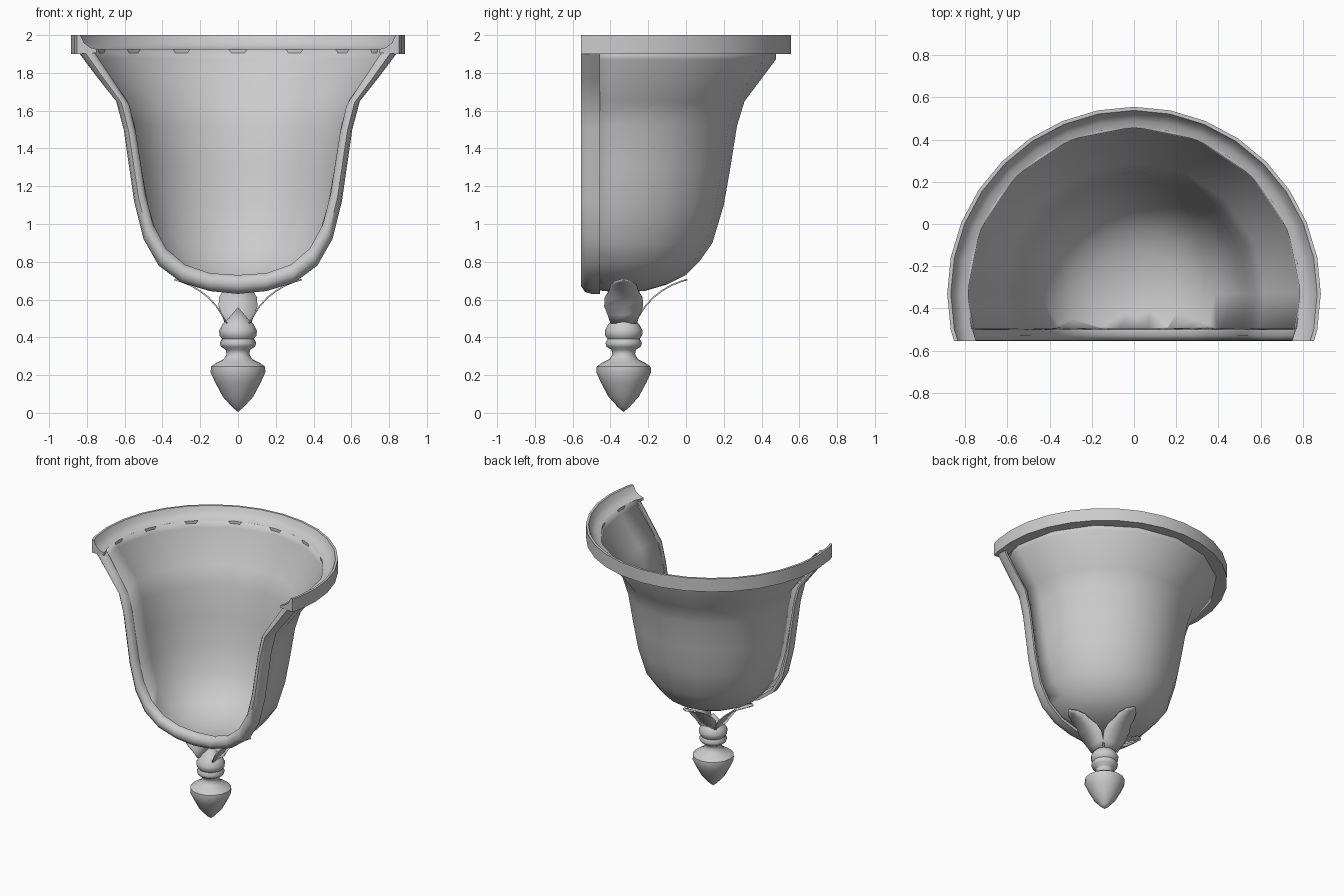
import bpy, bmesh, math
from mathutils import Vector

if "Cube" in bpy.data.objects:
    bpy.data.objects.remove(bpy.data.objects["Cube"])

AXIS_Y = -0.33

plaster = bpy.data.materials.new("plain grey")
plaster.use_nodes = True
plaster.diffuse_color = (0.6, 0.6, 0.6, 1)
plaster.node_tree.nodes["Principled BSDF"].inputs["Base Color"].default_value = (0.6, 0.6, 0.6, 1)


def finish(bm, name, angle=40, thickness=0, offset=0):
    bmesh.ops.remove_doubles(bm, verts=bm.verts, dist=0.0005)
    bmesh.ops.recalc_face_normals(bm, faces=bm.faces)
    mesh = bpy.data.meshes.new(name)
    bm.to_mesh(mesh)
    bm.free()
    obj = bpy.data.objects.new(name, mesh)
    bpy.context.collection.objects.link(obj)
    mesh.materials.append(plaster)
    if thickness:
        mod = obj.modifiers.new("thickness", "SOLIDIFY")
        mod.thickness = thickness
        mod.offset = offset
    bpy.ops.object.select_all(action="DESELECT")
    obj.select_set(True)
    bpy.context.view_layer.objects.active = obj
    bpy.ops.object.shade_smooth_by_angle(angle=math.radians(angle))
    return obj


def lathe(profile, steps, closed=False):
    """Spin (radius, z) points around the vertical axis of the lamp."""
    bm = bmesh.new()
    verts = [bm.verts.new((r, AXIS_Y, z)) for r, z in profile]
    edges = [bm.edges.new(p) for p in zip(verts, verts[1:])]
    if closed:
        edges.append(bm.edges.new((verts[-1], verts[0])))
    bmesh.ops.spin(bm, geom=verts + edges, cent=(0, AXIS_Y, 0), axis=(0, 0, 1),
                   angle=math.tau, steps=steps)
    bmesh.ops.remove_doubles(bm, verts=bm.verts, dist=0.0005)
    return bm


def cut_front(bm, y, fill=False):
    """Remove everything in front of the given y."""
    cut = bmesh.ops.bisect_plane(bm, geom=bm.verts[:] + bm.edges[:] + bm.faces[:],
                                 plane_co=(0, y, 0), plane_no=(0, -1, 0), clear_outer=True)
    if fill:
        edges = [e for e in cut["geom_cut"] if isinstance(e, bmesh.types.BMEdge)]
        bmesh.ops.holes_fill(bm, edges=edges, sides=0)


# Bell shaped bowl, open at the front
bowl = lathe([(0, 0.64), (0.11, 0.645), (0.23, 0.68), (0.33, 0.73), (0.4, 0.8),
              (0.47, 0.9), (0.53, 1.1), (0.565, 1.3), (0.6, 1.52), (0.64, 1.65),
              (0.805, 1.87), (0.81, 1.925)], 16)
cut_front(bowl, -0.5)
finish(bowl, "bowl", 45, 0.02, -1)

# Rim moulding with a sloped inner side
rim = lathe([(0.785, 1.905), (0.885, 1.9), (0.885, 2.0), (0.868, 2.0),
             (0.85, 1.96), (0.82, 1.935), (0.785, 1.925)], 32, True)
cut_front(rim, -0.555, True)
finish(rim, "rim", 35)

# Rounded frame that follows the open front edge
outer = [(0.845, 1.91), (0.74, 1.77), (0.645, 1.65), (0.605, 1.5), (0.55, 1.12), (0.5, 0.92),
         (0.42, 0.78), (0.3, 0.69), (0.15, 0.645), (0, 0.63)]
inner = [(0.76, 1.91), (0.66, 1.76), (0.575, 1.63), (0.54, 1.48), (0.49, 1.16), (0.45, 1.0),
         (0.38, 0.87), (0.28, 0.785), (0.15, 0.74), (0, 0.73)]
section = [(0, -0.5), (0, -0.53), (0.25, -0.552), (0.6, -0.555), (0.9, -0.535),
           (1, -0.5), (1, -0.455), (0.75, -0.455), (0.6, -0.5)]
pairs = list(zip(inner, outer))
pairs += [((-a[0], a[1]), (-b[0], b[1])) for a, b in reversed(pairs[:-1])]
bm = bmesh.new()
rings = []
for a, b in pairs:
    a, b = Vector((a[0], 0, a[1])), Vector((b[0], 0, b[1]))
    rings.append([bm.verts.new(a.lerp(b, t) + Vector((0, y, 0))) for t, y in section])
n = len(section)
for r, s in zip(rings, rings[1:]):
    for i in range(n):
        bm.faces.new((r[i], r[(i + 1) % n], s[(i + 1) % n], s[i]))
bm.faces.new(rings[0])
bm.faces.new(rings[-1])
finish(bm, "front_frame", 50)

# Turned drop finial
finish(lathe([(0, 0.005), (0.03, 0.03), (0.08, 0.085), (0.12, 0.16), (0.145, 0.215),
              (0.143, 0.245), (0.115, 0.265), (0.075, 0.285), (0.06, 0.31), (0.065, 0.335),
              (0.09, 0.35), (0.097, 0.37), (0.085, 0.392), (0.098, 0.41), (0.1, 0.435),
              (0.085, 0.465), (0.06, 0.49), (0, 0.56)], 16), "finial", 50)

# Three curling leaves: right, back and left; (distance out, z, half width)
leaf = [(0.06, 0.475, 0.07), (0.085, 0.52, 0.085), (0.115, 0.565, 0.103),
        (0.155, 0.61, 0.1), (0.2, 0.645, 0.078), (0.25, 0.675, 0.07),
        (0.3, 0.695, 0.045), (0.337, 0.706, 0.006)]
for name, turn in (("left_leaf", 0), ("back_leaf", 90), ("right_leaf", 180)):
    c, s = math.cos(math.radians(turn)), math.sin(math.radians(turn))
    bm = bmesh.new()
    rows = []
    for d, z, w in leaf:
        rows.append([bm.verts.new((d * c - k * w * s, AXIS_Y + d * s + k * w * c, z))
                     for k in (-1, 0, 1)])
    for p, q in zip(rows, rows[1:]):
        for i in (0, 1):
            bm.faces.new((p[i], p[i + 1], q[i + 1], q[i]))
    finish(bm, name, 40, 0.008)
